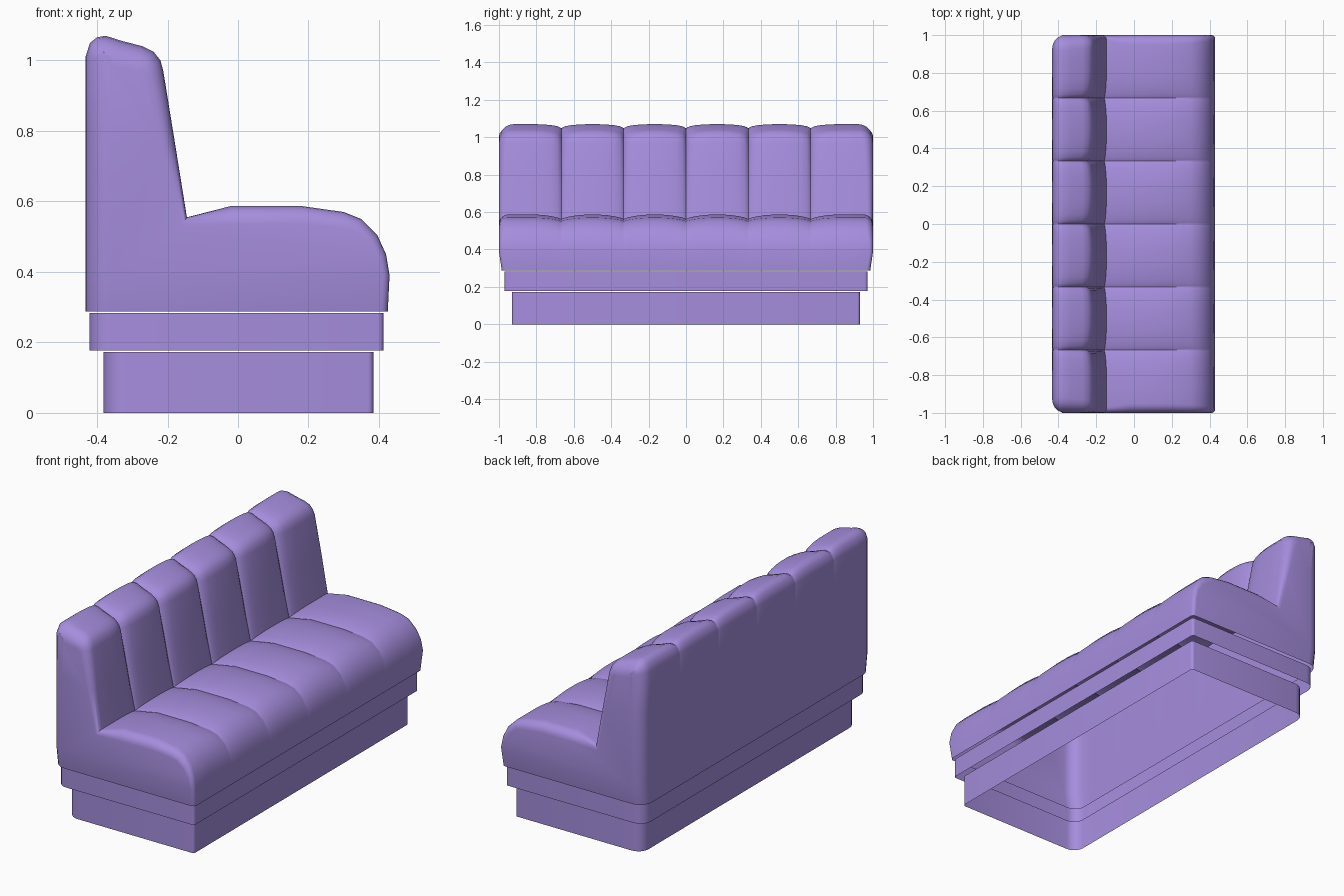
import bpy, bmesh, math

if "Cube" in bpy.data.objects:
    bpy.data.objects.remove(bpy.data.objects["Cube"])

mat = bpy.data.materials.new("purple_vinyl")
mat.diffuse_color = (0.38, 0.27, 0.73, 1)
mat.use_nodes = True
mat.node_tree.nodes["Principled BSDF"].inputs["Base Color"].default_value = mat.diffuse_color


def finish(name, bm, angle=40):
    bmesh.ops.recalc_face_normals(bm, faces=bm.faces)
    me = bpy.data.meshes.new(name)
    bm.to_mesh(me)
    bm.free()
    ob = bpy.data.objects.new(name, me)
    bpy.context.collection.objects.link(ob)
    me.materials.append(mat)
    bpy.ops.object.select_all(action='DESELECT')
    ob.select_set(True)
    bpy.context.view_layer.objects.active = ob
    bpy.ops.object.shade_smooth_by_angle(angle=math.radians(angle))
    return ob


def wall(name, x0, x1, hy, z0, z1, r_back, r_front):
    """Open ring of wall: rounder corners at the back (-x) than at the front."""
    bm = bmesh.new()
    loop = []
    for sx, sy, start in ((1, 1, 0), (-1, 1, 90), (-1, -1, 180), (1, -1, 270)):
        r = r_front if sx > 0 else r_back
        cx = x1 - r if sx > 0 else x0 + r
        for k in range(6):
            a = math.radians(start + 18 * k)
            loop.append((cx + r * math.cos(a), sy * (hy - r) + r * math.sin(a)))
    lo = [bm.verts.new((x, y, z0)) for x, y in loop]
    hi = [bm.verts.new((x, y, z1)) for x, y in loop]
    n = len(loop)
    for i in range(n):
        j = (i + 1) % n
        bm.faces.new((lo[i], lo[j], hi[j], hi[i]))
    finish(name, bm)


# Plinth and frame band, both open above and below
wall("plinth", -0.382, 0.384, 0.93, 0.0, 0.173, 0.06, 0.015)
wall("frame_band", -0.422, 0.413, 0.97, 0.177, 0.283, 0.06, 0.015)

# Upholstery profile: x, z, channel depth, end rounding radius
prof = [
    (0.425, 0.287, 0, 0.02), (0.43, 0.39, 0, 0.02), (0.42, 0.45, 0.003, 0.025),
    (0.395, 0.505, 0.008, 0.035), (0.35, 0.55, 0.014, 0.04), (0.30, 0.57, 0.02, 0.045),
    (0.18, 0.587, 0.025, 0.05), (-0.02, 0.587, 0.025, 0.05), (-0.145, 0.555, 0.022, 0.03),
    (-0.178, 0.76, 0.028, 0.035), (-0.212, 0.97, 0.04, 0.05), (-0.22, 1.0, 0.045, 0.06),
    (-0.24, 1.025, 0.045, 0.065), (-0.27, 1.04, 0.04, 0.07), (-0.335, 1.057, 0.03, 0.075),
    (-0.375, 1.07, 0.025, 0.08), (-0.40, 1.066, 0.02, 0.08), (-0.42, 1.05, 0.012, 0.075),
    (-0.433, 1.01, 0.004, 0.07), (-0.433, 0.80, 0, 0.07), (-0.433, 0.39, 0, 0.07),
    (-0.433, 0.287, 0, 0.07)]
n, crease = len(prof), 8


def normal(i):
    total = [0, 0]
    for a, b in ((i - 1, i), (i, i + 1)):
        if a >= 0 and b < n:
            dx, dz = prof[b][0] - prof[a][0], prof[b][1] - prof[a][1]
            l = math.hypot(dx, dz)
            total[0] += dz / l
            total[1] -= dx / l
    if i in (0, n - 1):
        total[1] = 0
    l = math.hypot(*total)
    return total[0] / l, total[1] / l


norms = [normal(i) for i in range(n)]


def point(i, y, inset):
    x, z = prof[i][:2]
    nx, nz = norms[i]
    if z < 0.3:
        y *= 0.985
    return x - nx * inset, y, z - nz * inset


rows = []


def end_rows(s):
    out = []
    for k in range(6):
        a = math.radians(18 * k)
        out.append([point(i, s * (1 - p[3] * (1 - math.sin(a))), p[3] * (1 - math.cos(a)))
                    for i, p in enumerate(prof)])
    return out


# Six padded channels between two rounded ends
rows += end_rows(-1)[::-1]
for seg in range(6):
    for u in (-1, -0.96, -0.88, -0.7, -0.45, -0.2, 0.2, 0.45, 0.7, 0.88, 0.96, 1):
        if (seg == 0 and u < -0.3) or (seg == 5 and u > 0.3) or (seg > 0 and u == -1):
            continue
        outer = (seg == 0 and u < 0) or (seg == 5 and u > 0)
        y = -1 + (seg + 0.5 + u / 2) / 3
        row = []
        for i, p in enumerate(prof):
            sharp = 0.5 if i > crease else 0.15
            f = 0 if outer else (1 - sharp) * abs(u) ** 2.2 + sharp * abs(u) ** 14
            row.append(point(i, y, p[2] * f))
        rows.append(row)
rows += end_rows(1)

bm = bmesh.new()
grid = [[bm.verts.new(c) for c in row] for row in rows]
for a, b in zip(grid, grid[1:]):
    for i in range(n - 1):
        bm.faces.new((a[i], a[i + 1], b[i + 1], b[i]))
# End panels: lower skirt, seat end, backrest end
for e in (grid[0], grid[-1]):
    bm.faces.new((e[0], e[1], e[n - 2], e[n - 1]))
    bm.faces.new(e[1:crease + 1] + [e[n - 2]])
    bm.faces.new(e[crease:n - 1])
finish("upholstered_seat_and_back", bm, 45)
